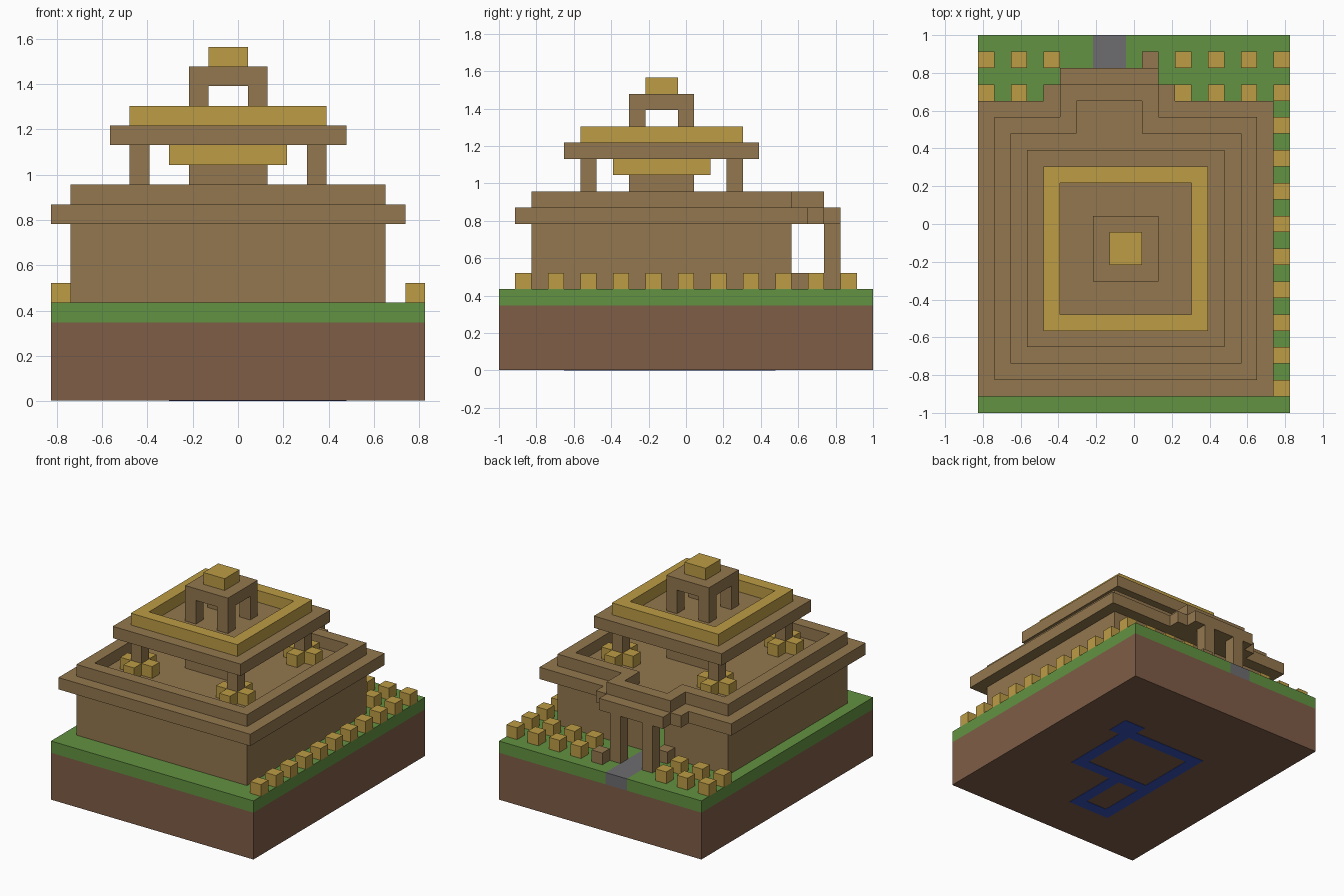
import bpy
import bmesh
from mathutils import Matrix, Vector

if "Cube" in bpy.data.objects:
    bpy.data.objects.remove(bpy.data.objects["Cube"], do_unlink=True)

# Block grid: WIDE x DEEP blocks, DEEP blocks make two units
WIDE, DEEP = 19, 23
UNIT = 2 / DEEP


def material(name, red, green, blue):
    def linear(c):
        c /= 255
        return c / 12.92 if c < 0.04 else ((c + 0.055) / 1.055) ** 2.4
    colour = (linear(red), linear(green), linear(blue), 1)
    mat = bpy.data.materials.new(name)
    mat.use_nodes = True
    mat.diffuse_color = colour
    mat.node_tree.nodes["Principled BSDF"].inputs["Base Color"].default_value = colour
    return mat


wood = material("wood brown", 147, 119, 78)
gold = material("straw gold", 189, 156, 69)
grass = material("grass green", 98, 146, 65)
dirt = material("dirt brown", 126, 93, 71)
stone = material("path grey", 109, 108, 112)
water = material("water blue", 56, 82, 185)


def build(name, mat, boxes):
    """One object from boxes given as (x range, y range, z range) in blocks."""
    bm = bmesh.new()
    for box in boxes:
        low = Vector([r[0] for r in box])
        high = Vector([r[1] for r in box])
        middle = (low + high) / 2 - Vector((WIDE / 2, DEEP / 2, 0))
        matrix = Matrix.Translation(middle * UNIT) @ Matrix.Diagonal((*((high - low) * UNIT), 1))
        bmesh.ops.create_cube(bm, size=1, matrix=matrix)
    mesh = bpy.data.meshes.new(name)
    bm.to_mesh(mesh)
    bm.free()
    mesh.materials.append(mat)
    obj = bpy.data.objects.new(name, mesh)
    bpy.context.collection.objects.link(obj)
    return obj


def ring(x, y, z):
    """Four walls, one block thick, just inside the given ranges."""
    inner = (y[0] + 1, y[1] - 1)
    return [(x, (y[0], y[0] + 1), z), (x, (y[1] - 1, y[1]), z),
            ((x[0], x[0] + 1), inner, z), ((x[1] - 1, x[1]), inner, z)]


def cell(i, j, z):
    return ((i, i + 1), (j, j + 1), z)


def corners(x, y, z):
    return [cell(i, j, z) for i in (x[0], x[1] - 1) for j in (y[0], y[1] - 1)]


# Ground
full_x, full_y = (0, WIDE), (0, DEEP)
path_x, path_y = (7, 9), (18, DEEP)
build("earth_base", dirt, [(full_x, full_y, (0.03, 4))])
build("lawn", grass, [(full_x, (0, path_y[0]), (4, 5)),
                      ((0, path_x[0]), path_y, (4, 5)),
                      ((path_x[1], WIDE), path_y, (4, 5))])
build("path", stone, [(path_x, path_y, (4, 5))])

# Water channels on the underside
flat = (0, 0.06)
build("water_channel", water,
      ring((6, 14), (9, 16), flat) + ring((6, 10), (4, 10), flat)
      + [((13, 15), (15, 17), flat)])

# Lower storey, hollow, with a doorway facing the path
hall_x, hall_y = (1, 17), (2, 18)
wall_z = (5, 9)
front, back, left, right = ring(hall_x, hall_y, wall_z)
build("hall_walls", wood, [
    front, left, right,
    ((hall_x[0], path_x[0]), back[1], wall_z),
    ((path_x[1], hall_x[1]), back[1], wall_z),
    (path_x, back[1], (8, 9))])
build("hall_eave", wood, [((0, 18), (1, 19), (9, 10)),
                          ((4, 12), (19, 20), (9, 10)),
                          ((5, 11), (20, 21), (9, 10))])

# Terrace parapet, stepping out around the porch roof
rim_z = (10, 11)
front, back, left, right = ring(hall_x, hall_y, rim_z)
build("terrace_parapet", wood, [
    front, left, right,
    ((hall_x[0], 6), back[1], rim_z), ((10, hall_x[1]), back[1], rim_z),
    ((5, 6), (18, 20), rim_z), ((9 + 1, 11), (18, 20), rim_z),
    ((6, 10), (19, 20), rim_z)])

# Porch
build("porch_posts", wood, [cell(6, 20, wall_z), cell(9, 20, wall_z)])
build("porch_blocks", wood, [cell(10, 21, (5, 6)), cell(6, 18, (5, 6))])

# Rows of crop blocks along one side and both sides of the path
crop_z = (5, 6)
crops = [cell(WIDE - 1, j, crop_z) for j in range(1, DEEP, 2)]
crops += [cell(i, j, crop_z) for j in (19, 21) for i in (0, 2, 4, 12, 14, 16)]
build("crop_blocks", gold, crops)

# Upper storey
room_x, room_y = (7, 11), (8, 12)
build("upper_room", wood, [(room_x, room_y, (10, 13))])
build("upper_room_band", gold, [((6, 12), (7, 13), (12, 13))])
posts = corners((4, 14), (5, 15), (10, 13))
build("upper_posts", wood, posts)
build("post_baskets", gold, [
    cell(p[0][0] + dx, p[1][0] + dy, rim_z)
    for p in posts for dx, dy in ((1, 0), (-1, 0), (0, 1), (0, -1))])
build("upper_roof", wood, [((3, 15), (4, 16), (13, 14))])
build("upper_roof_rim", gold, ring((4, 14), (5, 15), (14, 15)))

# Roof lantern
build("lantern_posts", wood, corners(room_x, room_y, (14, 16)))
build("lantern_roof", wood, [(room_x, room_y, (16, 17))])
build("lantern_cap", gold, [((8, 10), (9, 11), (17, 18))])
